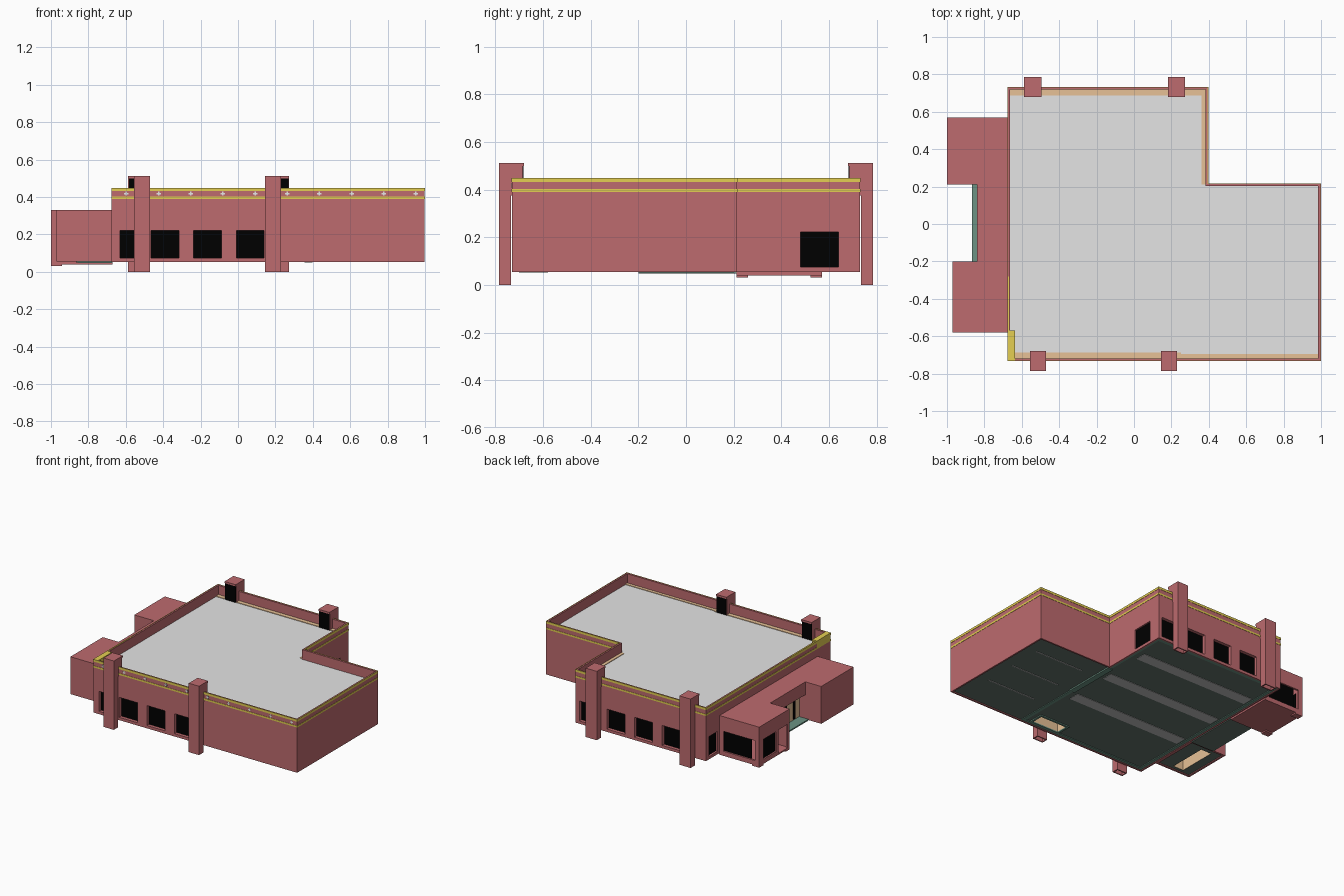
import bpy, bmesh

if "Cube" in bpy.data.objects:
    bpy.data.objects.remove(bpy.data.objects["Cube"])

def mat(name, r, g, b):
    m = bpy.data.materials.new(name)
    m.diffuse_color = (r, g, b, 1)
    m.use_nodes = True
    m.node_tree.nodes["Principled BSDF"].inputs["Base Color"].default_value = m.diffuse_color
    return m

RED = mat("brick_red", 0.51, 0.145, 0.157)
GREY = mat("roof_grey", 0.78, 0.78, 0.78)
YELLOW = mat("stripe_yellow", 0.78, 0.62, 0.085)
TAN = mat("tan", 0.84, 0.56, 0.32)
GREEN = mat("floor_green", 0.125, 0.17, 0.145)
TEAL = mat("trim_teal", 0.15, 0.29, 0.23)
BLACK = mat("window_black", 0.0, 0.0, 0.0)
WHITE = mat("ornament_white", 0.9, 0.9, 0.88)
STRIP = mat("strip_grey", 0.52, 0.52, 0.52)

def finish(name, bm, *mats):
    me = bpy.data.meshes.new(name)
    bm.to_mesh(me)
    bm.free()
    ob = bpy.data.objects.new(name, me)
    bpy.context.collection.objects.link(ob)
    for m in mats:
        me.materials.append(m)
    return ob

def box(name, x, y, z, *mats):
    bm = bmesh.new()
    bmesh.ops.create_cube(bm, size=1)
    for v in bm.verts:
        for i, r in enumerate((x, y, z)):
            v.co[i] = max(r) if v.co[i] > 0 else min(r)
    return finish(name, bm, *mats)

def rect(x0, x1, y0, y1):
    return [(x0, y0), (x1, y0), (x1, y1), (x0, y1)]

def outline(d):
    """L-shaped plan, grown outward by d."""
    return [(-0.675 - d, -0.73 - d), (0.997 + d, -0.73 - d), (0.997 + d, 0.215 + d),
            (0.395 + d, 0.215 + d), (0.395 + d, 0.73 + d), (-0.675 - d, 0.73 + d)]

def prism(name, pts, z0, z1, *mats):
    bm = bmesh.new()
    f = bm.faces.new([bm.verts.new((x, y, z0)) for x, y in pts])
    for v in bmesh.ops.extrude_face_region(bm, geom=[f])["geom"]:
        if isinstance(v, bmesh.types.BMVert):
            v.co.z = z1
    bmesh.ops.recalc_face_normals(bm, faces=bm.faces)
    return finish(name, bm, *mats)

def ring(name, outer, inner, z0, z1, *mats):
    bm = bmesh.new()
    loops = [[bm.verts.new((x, y, z)) for x, y in p]
             for p, z in ((outer, z0), (outer, z1), (inner, z1), (inner, z0))]
    n = len(outer)
    for k in range(4):
        a, b = loops[k], loops[(k + 1) % 4]
        for i in range(n):
            j = (i + 1) % n
            bm.faces.new((a[i], a[j], b[j], b[i]))
    bmesh.ops.recalc_face_normals(bm, faces=bm.faces)
    return finish(name, bm, *mats)

def cut(ob, cutter):
    mod = ob.modifiers.new("cut", "BOOLEAN")
    mod.operation = "DIFFERENCE"
    mod.solver = "EXACT"
    mod.object = cutter
    bpy.context.view_layer.objects.active = ob
    bpy.ops.object.modifier_apply(modifier=mod.name)
    bpy.data.objects.remove(cutter)

def cut_box(ob, x, y, z):
    cut(ob, box("cutter", x, y, z))

def inside(c, x0, x1, y0, y1):
    e = 0.001
    return x0 - e < c.x < x1 + e and y0 - e < c.y < y1 + e

# Main hall with parapet and a stair shaft open below
hall = prism("main_hall", outline(0), 0.06, 0.447, RED, GREY, GREEN, TAN)
cut(hall, prism("cutter", outline(-0.012), 0.375, 0.6))
SHAFT = (0.095, 0.315, -0.685, -0.595)
cut_box(hall, SHAFT[:2], SHAFT[2:], (0, 0.3))

# Recessed windows on front, back, notch side and left side
WZ = (0.074, 0.222)
def y_window(x0, x1, s):
    cut_box(hall, (x0, x1), (s * 0.70, s * 0.75), WZ)
    box("hall_window", (x0, x1), (s * 0.70, s * 0.706), WZ, BLACK)

for x in (-0.39, -0.163, 0.065):
    for s in (-1, 1):
        y_window(x - 0.074, x + 0.074, s)
y_window(-0.63, -0.485, -1)
y_window(0.22, 0.365, 1)
cut_box(hall, (0.378, 0.42), (0.48, 0.64), WZ)
box("side_window", (0.378, 0.384), (0.48, 0.64), WZ, BLACK)
cut_box(hall, (-0.7, -0.655), (0.595, 0.695), WZ)
box("left_window", (-0.655, -0.661), (0.595, 0.695), WZ, BLACK)

# Roof, underside and shaft colours by direction and place
for p in hall.data.polygons:
    p.material_index = 0
    if p.normal.z > 0.9 and 0.36 < p.center.z < 0.39:
        p.material_index = 1
    elif p.normal.z < -0.9 and p.center.z < 0.065:
        p.material_index = 2
    elif inside(p.center, *SHAFT) and p.center.z < 0.31:
        p.material_index = 3

# Yellow bands around the hall
for z0, z1 in ((0.432, 0.449), (0.389, 0.402)):
    ring("yellow_band", outline(0.002), outline(-0.001), z0, z1, YELLOW)
box("yellow_corner", (-0.677, -0.637), (-0.73, -0.57), (0.40, 0.449), YELLOW)
box("yellow_edge", (-0.677, -0.668), (-0.57, -0.28), (0.43, 0.449), YELLOW)

# Cross ornaments between the bands
for i in range(10):
    x = -0.597 + i * 0.172
    box("ornament_bar", (x - 0.012, x + 0.012), (-0.732, -0.729), (0.414, 0.42), WHITE)
    box("ornament_post", (x - 0.004, x + 0.004), (-0.732, -0.729), (0.407, 0.428), WHITE)

# Tan ledges on the roof
RZ = (0.374, 0.379)
box("front_ledge", (-0.637, 0.25), (-0.718, -0.688), RZ, TAN)
box("front_ledge_thin", (0.25, 0.985), (-0.718, -0.695), RZ, TAN)
box("back_ledge", (-0.663, 0.383), (0.688, 0.718), RZ, TAN)
box("notch_ledge", (0.36, 0.383), (0.21, 0.688), RZ, TAN)

# Four pillars with hooded vents facing the roof
for xs, s in (((-0.555, -0.47), -1), ((0.145, 0.23), -1),
              ((-0.587, -0.495), 1), ((0.183, 0.274), 1)):
    shaft = box("pillar", xs, (s * 0.735, s * 0.785), (0, 0.511), RED)
    cut_box(shaft, (xs[0] + 0.008, xs[1] - 0.008), (s * 0.743, s * 0.777), (-0.1, 0.05))
    box("pillar_head", xs, (s * 0.687, s * 0.735), (0.375, 0.498), RED)
    box("pillar_hood", xs, (s * 0.68, s * 0.735), (0.498, 0.511), RED)
    box("vent", (xs[0] + 0.003, xs[1] - 0.003), (s * 0.683, s * 0.688), (0.376, 0.498), BLACK)

# Open porch at the back of the left side
porch = box("porch", (-1, -0.672), (0.212, 0.57), (0.04, 0.331), RED)
cut_box(porch, (-0.985, -0.69), (0.227, 0.555), (0.05, 0.315))
cut_box(porch, (-0.965, -0.705), (0.54, 0.6), WZ)
cut_box(porch, (-1.1, -0.97), (0.37, 0.52), WZ)
cut_box(porch, (-1.1, -0.97), (0.235, 0.345), (0.05, 0.225))
box("porch_back_glass", (-0.93, -0.705), (0.553, 0.559), WZ, BLACK)
box("porch_side_glass", (-0.983, -0.989), (0.37, 0.52), WZ, BLACK)
for y in (0.212, 0.522):
    box("porch_foot", (-1, -0.94), (y, y + 0.048), (0.03, 0.041), RED)

# Closed annex at the front of the left side, with a tan shaft open below
annex = box("annex", (-0.97, -0.672), (-0.58, -0.2), (0.06, 0.331), RED, GREEN, TAN)
WELL = (-0.885, -0.80, -0.54, -0.25)
cut_box(annex, WELL[:2], WELL[2:], (0, 0.3))
for p in annex.data.polygons:
    p.material_index = 0
    if p.normal.z < -0.9 and p.center.z < 0.065:
        p.material_index = 1
    elif inside(p.center, *WELL) and p.center.z < 0.31:
        p.material_index = 2
ring("annex_rim", rect(-0.97, -0.675, -0.58, -0.2),
     rect(-0.955, -0.69, -0.565, -0.215), 0.054, 0.062, RED)

# Entrance: canopy, step, doors
box("canopy", (-0.84, -0.672), (-0.202, 0.214), (0.235, 0.331), RED)
box("entrance_step", (-0.865, -0.672), (-0.2, 0.214), (0.05, 0.06), TEAL)
box("step_underside", (-0.855, -0.672), (-0.2, 0.214), (0.047, 0.05), GREEN)
box("entrance_wall", (-0.79, -0.675), (-0.2, 0.214), (0.06, 0.236), TAN)
for i in range(4):
    y = -0.15 + i * 0.1
    box("door_glass", (-0.794, -0.789), (y, y + 0.022), (0.065, 0.215), BLACK)

# Underside: rim, teal border, grey strips, framed shaft
ring("base_rim", outline(0), outline(-0.012), 0.053, 0.061, RED)
ring("floor_border", rect(-0.66, 0.39, -0.715, 0.717),
     rect(-0.635, 0.365, -0.692, 0.692), 0.055, 0.061, TEAL)
box("threshold", (0.355, 0.397), (-0.2, 0.2), (0.05, 0.061), TEAL)
for y in (-0.25, 0.1, 0.45):
    box("floor_strip", (-0.62, 0.32), (y - 0.042, y + 0.042), (0.057, 0.061), STRIP)
for y in (-0.45, -0.2, 0.05):
    box("floor_line", (0.5, 0.9), (y - 0.004, y + 0.004), (0.057, 0.061), STRIP)
ring("shaft_frame", rect(0.08, 0.33, -0.70, -0.58), rect(*SHAFT), 0.052, 0.061, TEAL)
